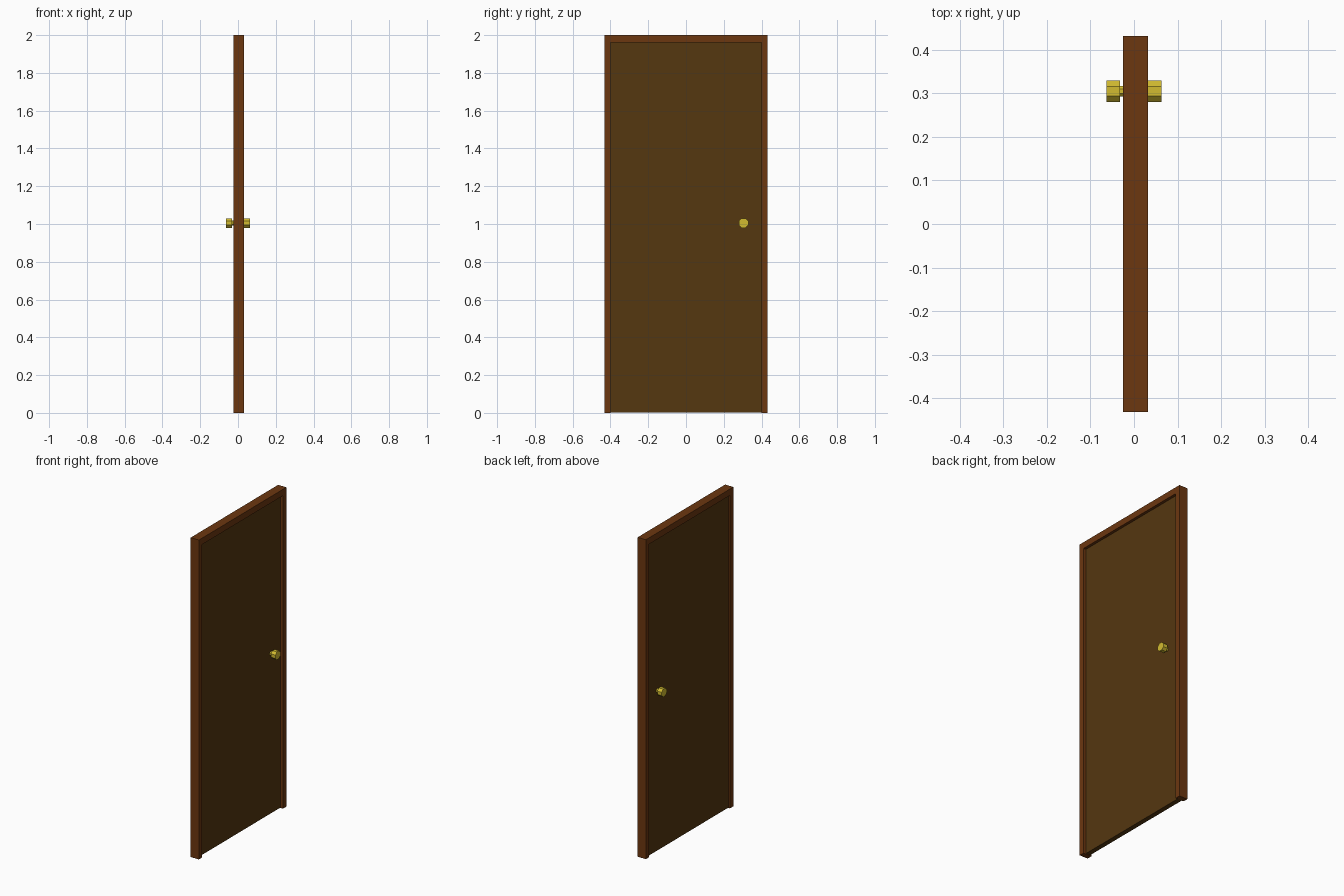
import bpy, bmesh, math
from mathutils import Vector

if "Cube" in bpy.data.objects:
    bpy.data.objects.remove(bpy.data.objects["Cube"])


def material(name, rgb):
    m = bpy.data.materials.new(name)
    m.diffuse_color = (*rgb, 1)
    m.use_nodes = True
    m.node_tree.nodes["Principled BSDF"].inputs["Base Color"].default_value = m.diffuse_color
    return m


FRAME = material("red_brown_wood", (0.15, 0.038, 0.005))
PANEL = material("dark_brown_wood", (0.09, 0.038, 0.005))
BRASS = material("brass", (0.65, 0.50, 0.03))


def prism(name, outline, x0, x1, mat):
    """Extrude a (y, z) outline along x from x0 to x1."""
    bm = bmesh.new()
    face = bm.faces.new([bm.verts.new((x0, y, z)) for y, z in outline])
    ext = bmesh.ops.extrude_face_region(bm, geom=[face])
    verts = [g for g in ext["geom"] if isinstance(g, bmesh.types.BMVert)]
    bmesh.ops.translate(bm, verts=verts, vec=Vector((x1 - x0, 0, 0)))
    bmesh.ops.recalc_face_normals(bm, faces=bm.faces)
    me = bpy.data.meshes.new(name)
    bm.to_mesh(me)
    bm.free()
    me.materials.append(mat)
    ob = bpy.data.objects.new(name, me)
    bpy.context.collection.objects.link(ob)
    return ob


def octagon(y, z, apothem):
    r = apothem / math.cos(math.pi / 8)
    angles = [math.pi / 8 + i * math.pi / 4 for i in range(8)]
    return [(y + r * math.cos(a), z + r * math.sin(a)) for a in angles]


# Frame: two jambs and a head, open at the floor
W, H = 0.4325, 2.0
w, h = 0.40, 1.96
prism("door_frame",
      [(-W, 0), (-W, H), (W, H), (W, 0), (w, 0), (w, h), (-w, h), (-w, 0)],
      -0.025, 0.032, FRAME)

# Door leaf, recessed on both sides
prism("door_panel", [(-w, 0.003), (-w, h), (w, h), (w, 0.003)],
      -0.015, 0.015, PANEL)

# Faceted knobs on a shared spindle
KY, KZ = 0.305, 1.005
prism("knob_spindle", octagon(KY, KZ, 0.0125), -0.04, 0.04, BRASS)
for side, name in ((1, "knob_right"), (-1, "knob_left")):
    prism(name, octagon(KY, KZ, 0.025), side * 0.032, side * 0.063, BRASS)
